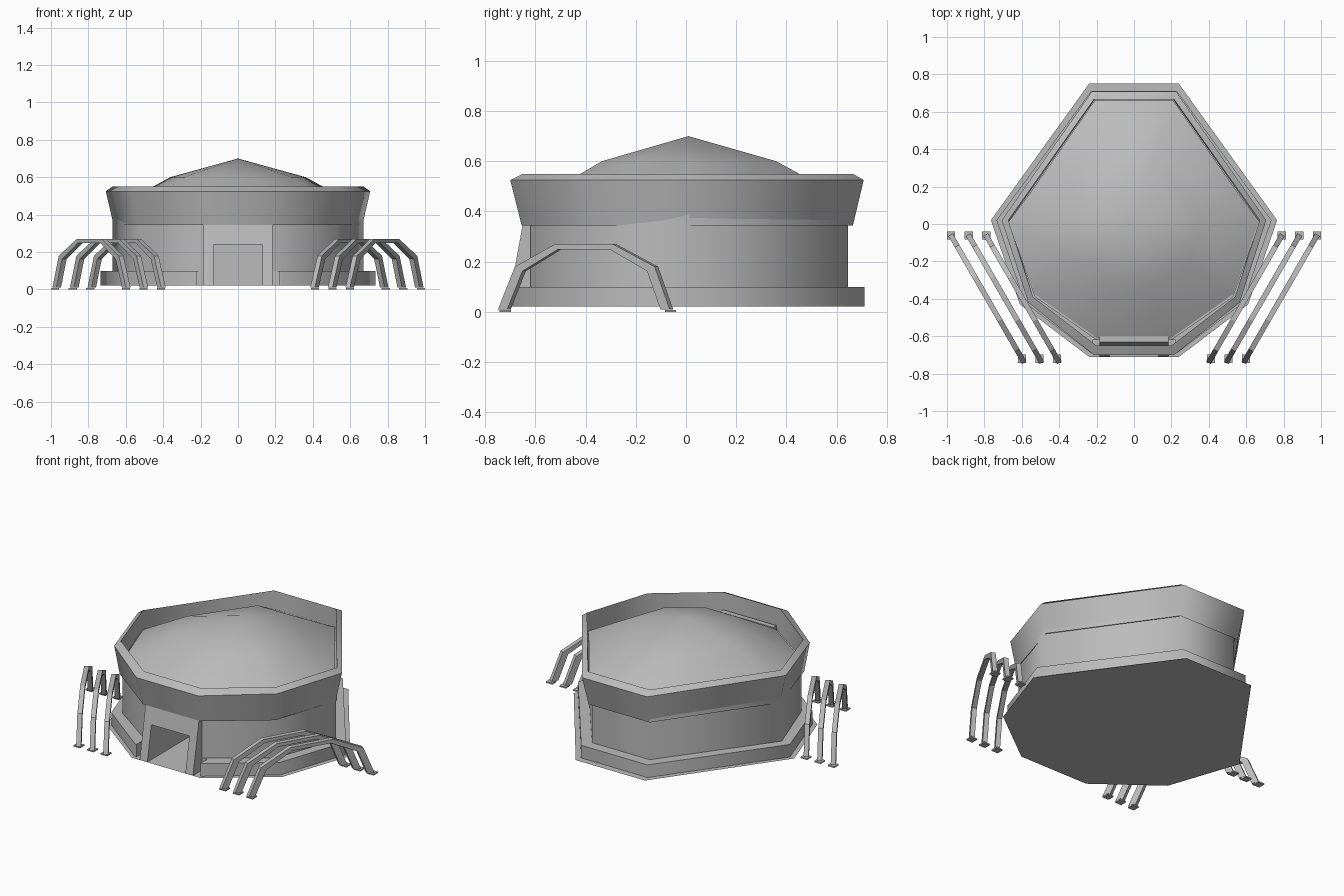
import bpy, bmesh, math
from mathutils import Vector

cube = bpy.data.objects.get("Cube")
if cube:
    bpy.data.objects.remove(cube, do_unlink=True)

grey = bpy.data.materials.new("plain_grey")
grey.use_nodes = True
grey.diffuse_color = (0.5, 0.5, 0.5, 1)
grey.node_tree.nodes["Principled BSDF"].inputs["Base Color"].default_value = (0.5, 0.5, 0.5, 1)


def finish(name, bm, smooth=None, recalc=True):
    if recalc:
        bmesh.ops.recalc_face_normals(bm, faces=bm.faces[:])
    mesh = bpy.data.meshes.new(name)
    bm.to_mesh(mesh)
    bm.free()
    mesh.materials.append(grey)
    obj = bpy.data.objects.new(name, mesh)
    bpy.context.collection.objects.link(obj)
    if smooth:
        bpy.ops.object.select_all(action='DESELECT')
        obj.select_set(True)
        bpy.context.view_layer.objects.active = obj
        bpy.ops.object.shade_smooth_by_angle(angle=math.radians(smooth))
    return obj


def octagon(*half):
    """Mirror the four +x corners (back to front) into a counterclockwise ring."""
    return [(-x, y) for x, y in half] + [(x, y) for x, y in reversed(half)]


def loft(bm, rings, closed=False):
    """Join rings of (outline, z) with quads."""
    loops = [[bm.verts.new((x, y, z)) for x, y in ring] for ring, z in rings]
    pairs = list(zip(loops, loops[1:])) + ([(loops[-1], loops[0])] if closed else [])
    for a, b in pairs:
        for i in range(len(a)):
            j = (i + 1) % len(a)
            bm.faces.new((a[i], a[j], b[j], b[i]))
    return loops


def prism(name, outline, z0, z1, smooth=None):
    bm = bmesh.new()
    loops = loft(bm, [(outline, z0), (outline, z1)])
    for loop in loops:
        bm.faces.new(loop)
    return finish(name, bm, smooth)


def box(name, x, y0, y1, z0, z1):
    return prism(name, [(-x, y0), (x, y0), (x, y1), (-x, y1)], z0, z1)


def cut(obj, cutter):
    mod = obj.modifiers.new("opening", 'BOOLEAN')
    mod.operation = 'DIFFERENCE'
    mod.solver = 'EXACT'
    mod.object = cutter
    cutter.hide_render = True
    cutter.hide_viewport = True
    cutter.display_type = 'WIRE'


# Plan outlines
plate_line = octagon((.24, .75), (.765, .02), (.61, -.43), (.24, -.71))
base_line = octagon((.23, .71), (.735, .02), (.585, -.42), (.23, -.69))
wall_line = octagon((.2, .645), (.672, .01), (.53, -.39), (.2, -.62))
rim_low = octagon((.21, .665), (.665, .02), (.54, -.4), (.2, -.655))
rim_high = octagon((.225, .708), (.707, .02), (.565, -.42), (.215, -.70))
rim_inner = octagon((.215, .665), (.672, .02), (.54, -.39), (.2, -.65))
dome_line = octagon((.21, .66), (.665, .01), (.53, -.375), (.19, -.615))

# Ground plate
bm = bmesh.new()
bm.faces.new([bm.verts.new((x, y, .02)) for x, y in reversed(plate_line)])
bmesh.ops.reverse_faces(bm, faces=[f for f in bm.faces if f.normal.z > 0])
finish("ground_plate", bm, recalc=False)

# Foundation and wall
foundation = prism("foundation", base_line, .021, .1, 60)
wall = prism("wall", wall_line, .021, .43, 60)

# Flared parapet with a chamfered top
bm = bmesh.new()
loft(bm, [(rim_low, .345), (rim_high, .525), (rim_inner, .55), (rim_inner, .345)], closed=True)
finish("parapet", bm, 60)

# Shallow dome: skirt, shoulder and apex
bm = bmesh.new()
shoulder = [(x * .545, y * .545) for x, y in dome_line]
ring = loft(bm, [(dome_line, .435), (shoulder, .6)])[1]
apex = bm.verts.new((0, .01, .7))
for i in range(len(ring)):
    bm.faces.new((ring[i], ring[(i + 1) % len(ring)], apex))
bm.normal_update()
bmesh.ops.reverse_faces(bm, faces=[f for f in bm.faces if f.normal.z < 0])
finish("dome_roof", bm, 60, recalc=False)

# Leaning door surround
bm = bmesh.new()
side = [(-.71, .021), (-.632, .45), (-.6, .45), (-.6, .021)]
ends = [[bm.verts.new((x, y, z)) for y, z in side] for x in (-.185, .185)]
for i in range(4):
    j = (i + 1) % 4
    bm.faces.new((ends[0][i], ends[0][j], ends[1][j], ends[1][i]))
for end in ends:
    bm.faces.new(end)
door_frame = finish("door_frame", bm)

# Openings for the doorway and the break in the foundation
doorway = box("doorway_cutter", .132, -.9, -.1, -.1, .24)
gap = box("foundation_gap_cutter", .222, -.9, -.621, -.1, .3)
for obj in (foundation, wall, door_frame):
    cut(obj, doorway)
cut(foundation, gap)

# Arched braces: outer and inner (y, z) profiles swept sideways
outer = [(-.742, .01), (-.675, .18), (-.515, .27), (-.285, .27), (-.118, .18), (-.058, .01)]
inner = [(-.705, .01), (-.645, .162), (-.505, .248), (-.295, .248), (-.148, .162), (-.095, .01)]
slope = .38 / .66
across = Vector((.66, -.38, 0)).normalized() * .014


def brace(name, foot_x, sign):
    bm = bmesh.new()

    def section(o, i):
        corners = []
        for (y, z), s in ((o, -1), (o, 1), (i, 1), (i, -1)):
            p = Vector((foot_x + (y + .722) * slope, y, z)) + across * s
            corners.append(bm.verts.new((p.x * sign, p.y, p.z)))
        return corners
    rows = [section(o, i) for o, i in zip(outer, inner)]
    for a, b in zip(rows, rows[1:]):
        for k in range(4):
            bm.faces.new((a[k], a[(k + 1) % 4], b[(k + 1) % 4], b[k]))
    bm.faces.new(rows[0])
    bm.faces.new(rows[-1])
    finish(name, bm)
    # Thin foot pads
    bm = bmesh.new()
    for y in (-.72, -.062):
        x = (foot_x + (y + .722) * slope) * sign
        h = .022
        low = [(x - h, y - h), (x + h, y - h), (x + h, y + h), (x - h, y + h)]
        for loop in loft(bm, [(low, 0), (low, .008)]):
            bm.faces.new(loop)
    finish(name + "_pads", bm)


for sign, label in ((1, "left"), (-1, "right")):
    for n in range(3):
        brace(f"{label}_brace_{n + 1}", .41 + n * .094, sign)
